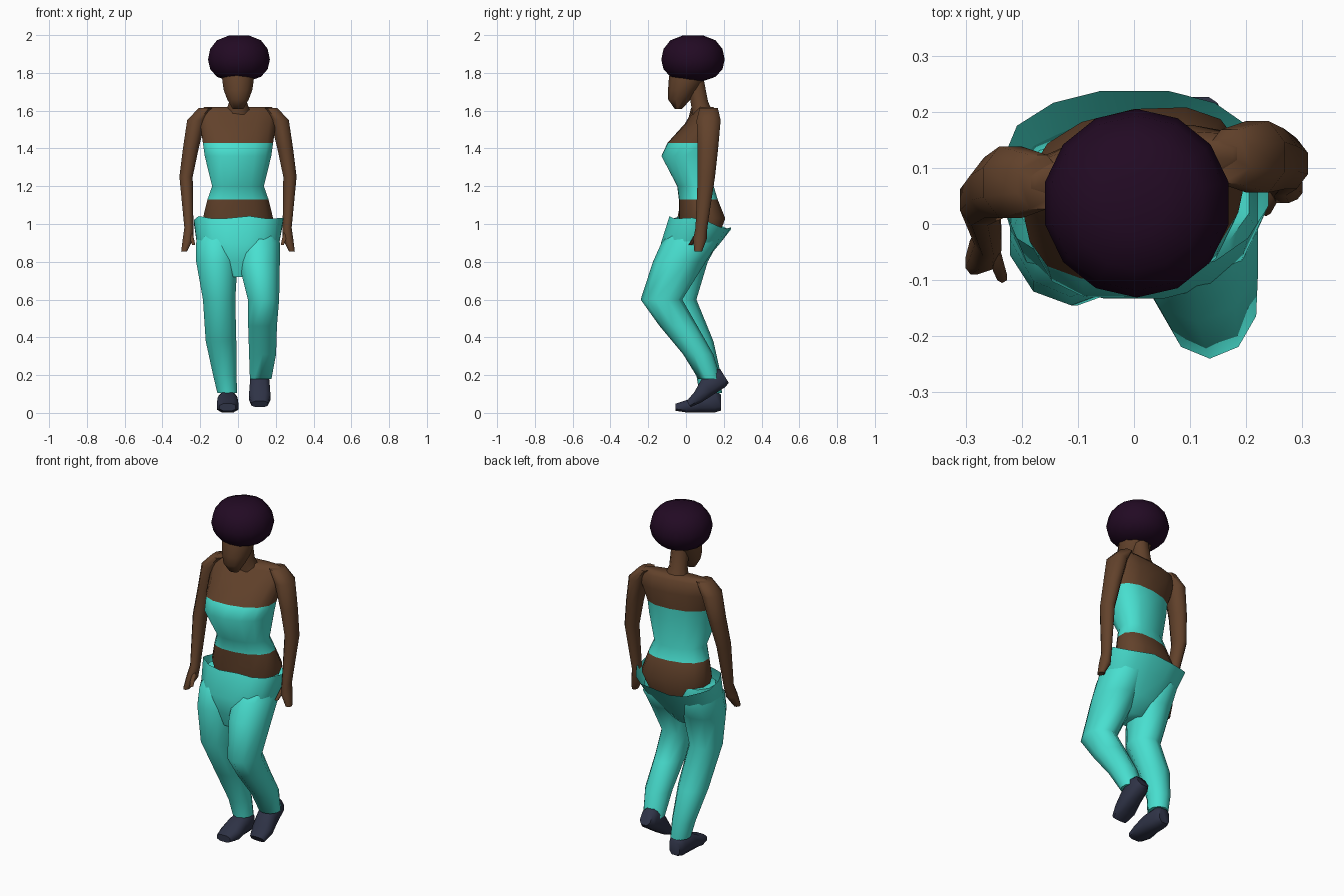
import bpy, bmesh, math
from mathutils import Matrix, Vector

cube = bpy.data.objects.get("Cube")
if cube:
    bpy.data.objects.remove(cube, do_unlink=True)


def material(name, red, green, blue):
    mat = bpy.data.materials.new(name)
    mat.use_nodes = True
    colour = (red, green, blue, 1)
    mat.diffuse_color = colour
    mat.node_tree.nodes["Principled BSDF"].inputs["Base Color"].default_value = colour
    return mat


skin = material("brown skin", red=.122, green=.054, blue=.024)
cloth = material("turquoise cloth", red=.065, green=.74, blue=.63)
plum = material("dark plum hair", red=.016, green=.003, blue=.017)
slate = material("slate shoe", red=.028, green=.033, blue=.062)


def ring(z, wide, deep=None, x=0, y=0):
    """Describe a level oval by its centre, half width and half depth."""
    return Vector((x, y, z)), wide, deep or wide


def loft(name, rings, materials, sides=10, top=True, twist=0, roundness=1, rule=None, edit=None):
    """Skin a stack of ovals, bottom to top, as one smooth-shaded object."""
    bm = bmesh.new()
    loops = []
    for centre, wide, deep in rings:
        loop = []
        for i in range(sides):
            angle = math.tau * (i + .5) / sides
            c, s = math.cos(angle), math.sin(angle)
            across = wide * math.copysign(abs(c) ** roundness, c)
            along = deep * math.copysign(abs(s) ** roundness, s) + twist * across
            loop.append(bm.verts.new(centre + Vector((across, along, 0))))
        loops.append(loop)
    for low, high in zip(loops, loops[1:]):
        for i in range(sides):
            j = (i + 1) % sides
            bm.faces.new((low[i], low[j], high[j], high[i]))
    bm.faces.new(loops[0])
    if top:
        bm.faces.new(loops[-1])
    bmesh.ops.recalc_face_normals(bm, faces=bm.faces)
    if edit:
        edit(loops[-1])
    if rule:
        for face in bm.faces:
            face.material_index = rule(face.calc_center_median())
    mesh = bpy.data.meshes.new(name)
    bm.to_mesh(mesh)
    bm.free()
    for mat in materials:
        mesh.materials.append(mat)
    mesh.shade_smooth()
    mesh.set_sharp_from_angle(angle=math.radians(60))
    part = bpy.data.objects.new(name, mesh)
    bpy.context.collection.objects.link(part)
    return part


# Torso: bare midriff and shoulders, with a strapless top between two heights
hem, neckline = 1.13, 1.43
loft("torso", [
    ring(z=.88, wide=.14, deep=.08, y=.07),
    ring(z=1.03, wide=.19, deep=.12, y=.085),
    ring(z=hem, wide=.165, deep=.1, y=.065),
    ring(z=1.2, wide=.14, deep=.095, y=.05),
    ring(z=1.36, wide=.18, deep=.145, y=.015),
    ring(z=neckline, wide=.19, deep=.125, y=.03),
    ring(z=1.53, wide=.205, deep=.085, y=.085),
    ring(z=1.6, wide=.21, deep=.055, y=.1),
    ring(z=1.62, wide=.18, deep=.035, y=.1),
], [skin, cloth], sides=14, twist=.14, roundness=.85,
    rule=lambda centre: int(hem < centre.z < neckline))

# Neck and bowed head
loft("neck", [
    ring(z=1.58, wide=.075, deep=.06, y=.09),
    ring(z=1.65, wide=.05, y=.07),
    ring(z=1.78, wide=.05, y=.045),
], [skin], sides=8)
loft("head", [
    ring(z=1.61, wide=.03, deep=.02, y=-.04),
    ring(z=1.66, wide=.06, y=-.035),
    ring(z=1.71, wide=.08, y=-.015),
    ring(z=1.78, wide=.09, deep=.1, y=.01),
    ring(z=1.85, wide=.08, deep=.1, y=.03),
], [skin])

# Hair: a rounded cap, fullest at the middle and flattened underneath
hair = []
for step in range(-3, 4):
    tilt = math.radians(26 * step)
    height = .13 if step > 0 else .115
    hair.append(ring(z=1.87 + height * math.sin(tilt), wide=.168 * math.cos(tilt) ** .7, x=.005, y=.037))
loft("hair", hair, [plum], sides=14)


# Arms hang beside the hips, each swinging forward by its own amount
def arm(side, sign, shoulder_y, swing):
    def joint(z, reach, girth):
        drop = 1.6 - z
        return ring(z, wide=girth, deep=girth * 1.3, x=sign * reach, y=shoulder_y - swing * drop ** 2)

    hand = joint(z=.92, reach=.265, girth=.03)
    wrist = joint(z=.98, reach=.26, girth=.026)
    loft(side + "_arm", [
        joint(z=.855, reach=.285, girth=.017),
        hand,
        wrist,
        joint(z=1.25, reach=.275, girth=.038),
        joint(z=1.4, reach=.25, girth=.045),
        joint(z=1.55, reach=.22, girth=.053),
        joint(z=1.615, reach=.17, girth=.04),
    ], [skin], sides=8)

    # Thumb: a short wedge in front of the palm
    tip = hand[0] + Vector((-sign * .03, -.05, -.03))
    loft(side + "_thumb", [(tip, .01, .01), (wrist[0], .016, .016)], [skin], sides=6)


arm("left", sign=1, shoulder_y=.12, swing=.1)
arm("right", sign=-1, shoulder_y=.075, swing=.26)


# Loose trouser waist, level in front and sagging behind, with a ragged rim
def ragged_rim(rim):
    for i, vert in enumerate(rim):
        vert.co.z -= max(0, vert.co.y) / 4
        if i % 3 == 0:
            vert.co.z += .012
            vert.co.x *= 1.03


loft("trouser_waist", [
    ring(z=.72, wide=.06, deep=.07, y=-.03),
    ring(z=.8, wide=.16, deep=.11, y=-.01),
    ring(z=.9, wide=.222, deep=.16, y=.025),
    ring(z=1.03, wide=.237, deep=.165, y=.075),
], [cloth], sides=16, top=False, roundness=.85, edit=ragged_rim)

# Trouser legs: left knee raised forward, right leg nearer to straight
loft("left_trouser_leg", [
    ring(z=.18, wide=.06, x=.12, y=.125),
    ring(z=.31, wide=.075, deep=.08, x=.13, y=.065),
    ring(z=.46, wide=.08, deep=.1, x=.13, y=-.04),
    ring(z=.6, wide=.087, deep=.11, x=.135, y=-.13),
    ring(z=.8, wide=.115, deep=.14, x=.112, y=-.035),
    ring(z=.9, wide=.115, deep=.15, x=.112, y=.02),
    ring(z=.99, wide=.1, x=.11, y=.05),
], [cloth])
loft("right_trouser_leg", [
    ring(z=.105, wide=.055, deep=.06, x=-.057, y=.13),
    ring(z=.2, wide=.065, x=-.07, y=.12),
    ring(z=.38, wide=.085, x=-.09, y=.06),
    ring(z=.6, wide=.09, deep=.1, x=-.1, y=-.045),
    ring(z=.8, wide=.115, deep=.13, x=-.112, y=-.015),
    ring(z=.9, wide=.115, deep=.15, x=-.112, y=.02),
    ring(z=.99, wide=.1, x=-.11, y=.05),
], [cloth])


# Shoes: lofted heel to toe, then laid level or tipped onto the toe
def shoe(name, place, pitch):
    part = loft(name, [
        ring(z=-.11, wide=.035, deep=.045, y=.055),
        ring(z=-.08, wide=.05, deep=.06, y=.06),
        ring(z=0, wide=.055, y=.055),
        ring(z=.07, wide=.06, deep=.035, y=.035),
        ring(z=.13, wide=.045, deep=.02, y=.03),
    ], [slate], sides=8, roundness=.7)
    lay = Matrix.Rotation(math.radians(90 + pitch), 4, "X")
    part.data.transform(Matrix.Translation(place) @ lay)
    part.data.update()


shoe("right_shoe", place=Vector((-.055, .075, 0)), pitch=0)
shoe("left_shoe", place=Vector((.115, .14, .09)), pitch=32)
